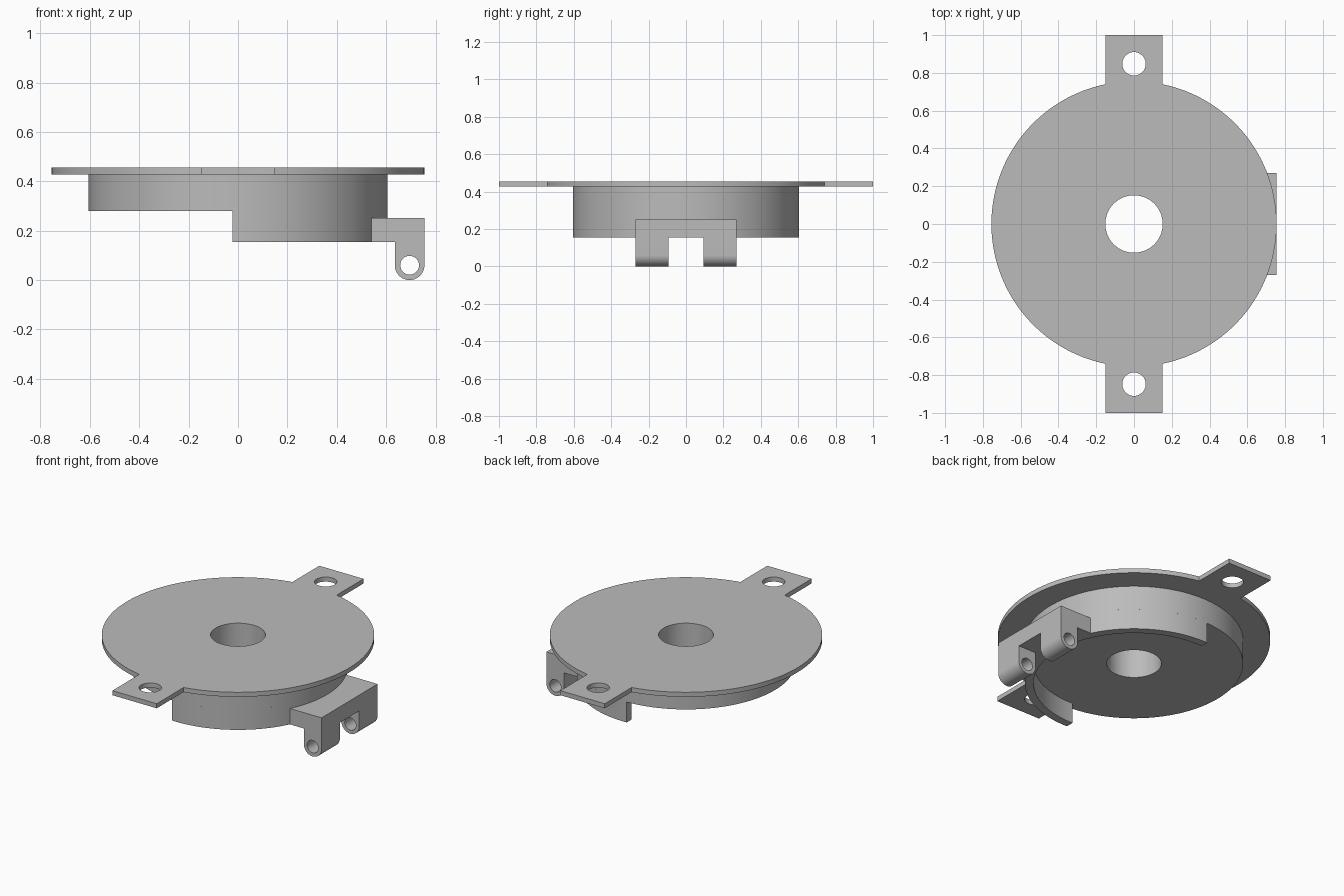
import bpy
import bmesh
from math import cos, sin, acos, asin, pi, radians

cube = bpy.data.objects.get("Cube")
if cube:
    bpy.data.objects.remove(cube, do_unlink=True)

# One plain grey for the whole part
grey = bpy.data.materials.new("plain grey")
grey.use_nodes = True
colour = (0.5, 0.5, 0.5, 1)
grey.diffuse_color = colour
grey.node_tree.nodes["Principled BSDF"].inputs["Base Color"].default_value = colour


def arc(radius, start, end, steps, centre=(0, 0)):
    """Points along an arc, both ends included."""
    return [(centre[0] + radius * cos(start + (end - start) * i / steps),
             centre[1] + radius * sin(start + (end - start) * i / steps))
            for i in range(steps + 1)]


def circle(radius, steps, centre=(0, 0)):
    return arc(radius, 0, 2 * pi, steps, centre)[:-1]


def extrusion(name, loops, low, high, axis="z"):
    """Fill an outline with optional holes and extrude it along an axis."""
    bm = bmesh.new()
    edges = []
    for loop in loops:
        verts = [bm.verts.new((u, v, low) if axis == "z" else (u, low, v))
                 for u, v in loop]
        edges += [bm.edges.new((verts[i - 1], verts[i])) for i in range(len(verts))]
    bmesh.ops.triangle_fill(bm, edges=edges, use_beauty=True, use_dissolve=False)
    result = bmesh.ops.extrude_face_region(bm, geom=bm.faces[:], use_keep_orig=True)
    depth = high - low
    bmesh.ops.translate(bm, vec=(0, 0, depth) if axis == "z" else (0, depth, 0),
                        verts=[g for g in result["geom"] if isinstance(g, bmesh.types.BMVert)])
    bmesh.ops.recalc_face_normals(bm, faces=bm.faces[:])
    mesh = bpy.data.meshes.new(name)
    bm.to_mesh(mesh)
    bm.free()
    mesh.materials.append(grey)
    obj = bpy.data.objects.new(name, mesh)
    bpy.context.collection.objects.link(obj)
    bpy.ops.object.select_all(action="DESELECT")
    obj.select_set(True)
    bpy.context.view_layer.objects.active = obj
    bpy.ops.object.shade_smooth_by_angle(angle=radians(30))
    return obj


PLATE_R, DRUM_R, WALL_R, BORE_R = 0.755, 0.605, 0.557, 0.152
TAB_HALF, TAB_END = 0.15, 1.0
WALL_LOW, DRUM_LOW, PLATE_LOW, PLATE_TOP = 0.155, 0.28, 0.427, 0.455

# Flange plate: disc with two mounting tabs, bore and screw holes
tab_angle = acos(TAB_HALF / PLATE_R)
right_side = arc(PLATE_R, -tab_angle, tab_angle, 72)
half = right_side + [(TAB_HALF, TAB_END)]
outline = half + [(-TAB_HALF, TAB_END)]
outline += [(-x, -y) for x, y in right_side] + [(-TAB_HALF, -TAB_END), (TAB_HALF, -TAB_END)]
extrusion("flange_plate",
          [outline, circle(BORE_R, 64)] + [circle(0.062, 40, (0, s * 0.848)) for s in (-1, 1)],
          PLATE_LOW, PLATE_TOP)

# Drum under the plate
extrusion("drum", [circle(DRUM_R, 128), circle(BORE_R, 64)], DRUM_LOW, PLATE_LOW)

# Half-round skirt wall below the drum
cut_x = -0.022
outer, inner = acos(cut_x / DRUM_R), acos(cut_x / WALL_R)
extrusion("skirt_wall",
          [arc(DRUM_R, -outer, outer, 64) + arc(WALL_R, inner, -inner, 64)],
          WALL_LOW, DRUM_LOW)

# Hinge block, its back following the skirt
BLOCK_HALF, BLOCK_X = 0.271, 0.755
seat_r = DRUM_R - 0.003
seat = asin(BLOCK_HALF / seat_r)
extrusion("hinge_block",
          [[(BLOCK_X, -BLOCK_HALF), (BLOCK_X, BLOCK_HALF)] + arc(seat_r, seat, -seat, 24)],
          WALL_LOW, 0.252)

# Two rounded hinge lugs with pin holes
LUG_R = 0.06
pin = (BLOCK_X - LUG_R, LUG_R)
lug = [(BLOCK_X, WALL_LOW), (BLOCK_X - 2 * LUG_R, WALL_LOW)] + arc(LUG_R, pi, 2 * pi, 28, pin)
for name, low, high in (("front_hinge_lug", -BLOCK_HALF, -0.093),
                        ("back_hinge_lug", 0.093, BLOCK_HALF)):
    extrusion(name, [lug, circle(0.038, 32, pin)], low, high, axis="y")
